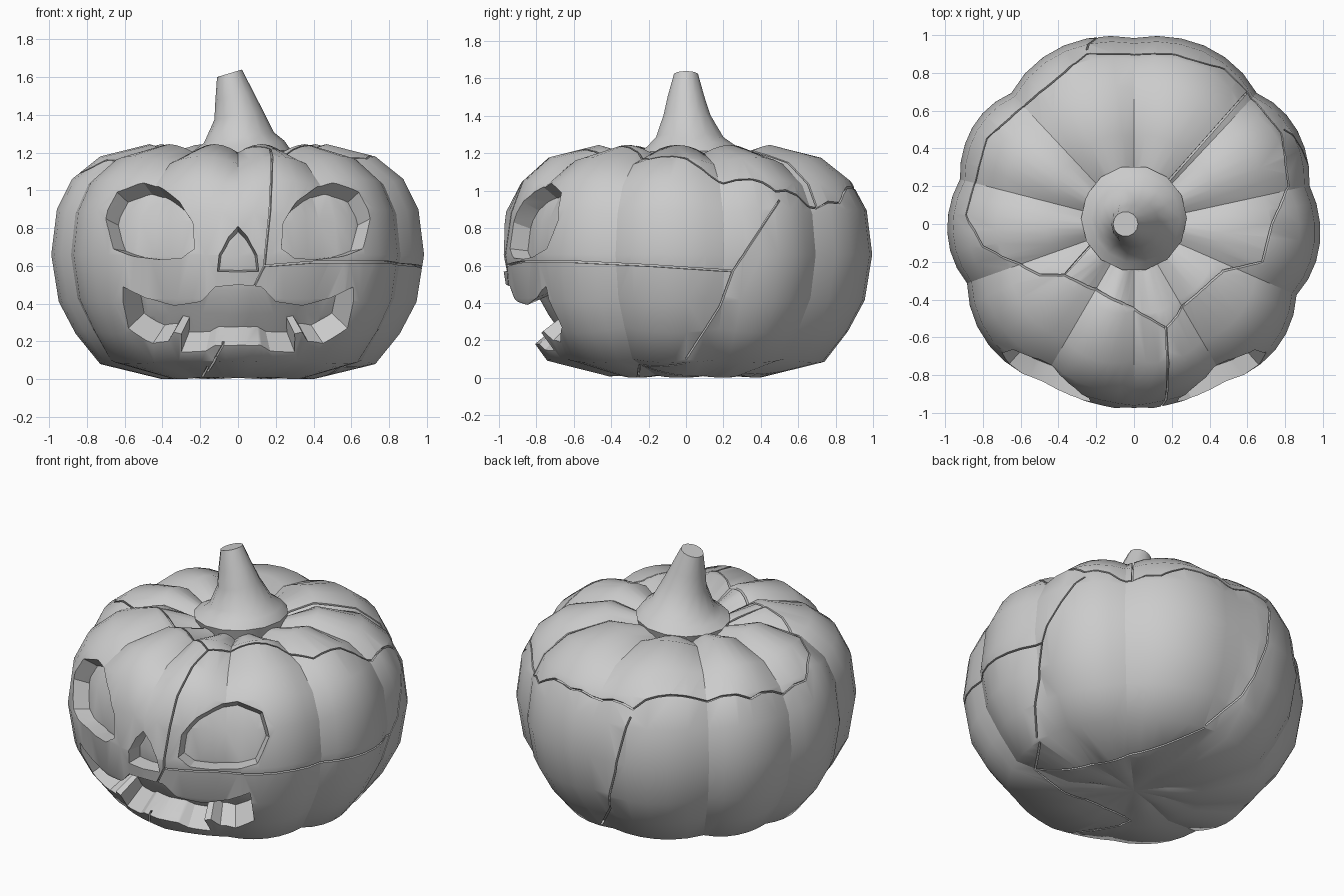
import bpy, bmesh, math
from mathutils import Vector
from mathutils.bvhtree import BVHTree

cube = bpy.data.objects.get("Cube")
if cube:
    bpy.data.objects.remove(cube)

grey = bpy.data.materials.new("plain_grey")
grey.use_nodes = True
tone = (0.6, 0.6, 0.6, 1)
grey.diffuse_color = tone
grey.node_tree.nodes["Principled BSDF"].inputs["Base Color"].default_value = tone

# Body profile, and furrows as (angle, furrow depth, flattening of the lobe after it)
RINGS = [(0.2, 0.012), (0.4, 0), (0.73, 0.08), (0.86, 0.24), (0.95, 0.41), (0.99, 0.66),
         (0.96, 0.9), (0.88, 1.06), (0.73, 1.18), (0.47, 1.245), (0.25, 1.18)]
FURROWS = [(90, 0.035, 0), (134, 0.055, 0), (166, 0.04, 0), (199, 0.055, 0),
           (239, 0.045, 0.045), (270, 0.03, 0.045), (301, 0.045, 0),
           (337, 0.055, 0), (372, 0.04, 0), (406, 0.055, 0)]
CREASE = [1, 0.45, 0.12, 0, 0.12, 0.45]


def make_object(name, bm):
    bmesh.ops.recalc_face_normals(bm, faces=bm.faces)
    mesh = bpy.data.meshes.new(name)
    bm.to_mesh(mesh)
    bm.free()
    obj = bpy.data.objects.new(name, mesh)
    bpy.context.collection.objects.link(obj)
    mesh.materials.append(grey)
    return obj


def loft(bm, loops):
    """Join equal loops of points with quads and cap both ends."""
    rows = [[bm.verts.new(p) for p in loop] for loop in loops]
    n = len(rows[0])
    for a, b in zip(rows, rows[1:]):
        for i in range(n):
            j = (i + 1) % n
            bm.faces.new((a[i], a[j], b[j], b[i]))
    bm.faces.new(rows[0])
    bm.faces.new(rows[-1])


def outward(p):
    return Vector((p.x, p.y, 1.6 * (p.z - 0.62))).normalized()


def gourd(inset):
    """Lobed body, shrunk by the inset."""
    bm = bmesh.new()
    loops = []
    for r, z in RINGS:
        loop = []
        upper = min(1, max(0, (z - 0.9) / 0.25))
        low = min(1, 0.25 + z * 3)
        for k, (start, depth, flat) in enumerate(FURROWS):
            end, next_depth, _ = FURROWS[(k + 1) % len(FURROWS)]
            span = (end - start) % 360
            for i, crease in enumerate(CREASE):
                a = math.radians(start + span * i / len(CREASE))
                furrow = depth if i < 3 else next_depth
                middle = flat + (furrow - flat) * crease
                push = middle + (0.05 * crease - middle) * upper
                p = Vector((r * math.cos(a), r * math.sin(a) * 1.03, z))
                loop.append(p - outward(p) * (inset + push * low))
        loops.append(loop)
    loft(bm, loops)
    bmesh.ops.poke(bm, faces=[f for f in bm.faces if len(f.verts) > 4])
    return bm


def boolean(target, cutter):
    cutter.hide_render = True
    mod = target.modifiers.new("cut", "BOOLEAN")
    mod.operation, mod.solver, mod.object = "DIFFERENCE", "EXACT", cutter
    bpy.context.view_layer.objects.active = target
    bpy.ops.object.modifier_apply(modifier=mod.name)
    bpy.data.objects.remove(cutter)


# Pumpkin body and the surface used for placing cuts
shape = gourd(0)
bmesh.ops.recalc_face_normals(shape, faces=shape.faces)
surface = BVHTree.FromBMesh(shape)
body = make_object("pumpkin_body", shape)

SIDES = {
    "front": lambda u, v: (Vector((u, -3, v)), Vector((0, 1, 0))),
    "back": lambda u, v: (Vector((u, 3, v)), Vector((0, -1, 0))),
    "left": lambda u, v: (Vector((3, u, v)), Vector((-1, 0, 0))),
    "top": lambda u, v: (Vector((u, v, 3)), Vector((0, 0, -1))),
    "bottom": lambda u, v: (Vector((u, v, -3)), Vector((0, 0, 1))),
}


def project(side, u, v):
    return surface.ray_cast(*SIDES[side](u, v))[0]


# Carved face: shallow pockets with a curved floor
def carve(outline, depth):
    points = [project("front", u, v) for u, v in outline]
    bm = bmesh.new()
    loft(bm, [[p + outward(p) * d for p in points] for d in (0.12, -depth - 0.09)])
    bmesh.ops.triangulate(bm, faces=[f for f in bm.faces if len(f.verts) > 4])
    cutter = make_object("pocket_cutter", bm)
    boolean(cutter, make_object("pocket_floor", gourd(depth)))
    boolean(body, cutter)


def mirrored(half):
    return half + [(-u, v) for u, v in reversed(half) if u]


eye = [(0.7, 0.85), (0.64, 0.99), (0.5, 1.04), (0.42, 1.02), (0.31, 0.94), (0.24, 0.83),
       (0.23, 0.69), (0.3, 0.64), (0.42, 0.635), (0.55, 0.65), (0.66, 0.69)]
nose = mirrored([(0, 0.81), (0.05, 0.755), (0.1, 0.66), (0.11, 0.57)])
mouth = mirrored([(0, 0.5), (0.12, 0.49), (0.2, 0.41), (0.34, 0.39), (0.49, 0.43), (0.61, 0.49),
                  (0.58, 0.27), (0.45, 0.19), (0.37, 0.2), (0.34, 0.25), (0.3, 0.24),
                  (0.3, 0.145), (0.17, 0.15), (0.12, 0.18), (0, 0.18)])
carve(eye, 0.1)
carve([(-u, v) for u, v in eye], 0.1)
carve(nose, 0.1)
carve(mouth, 0.15)


# Thin cracks running over the shell
def crack(side, path, width=0.01):
    points = []
    for (u, v), (s, t) in zip(path, path[1:]):
        n = max(1, round(math.hypot(s - u, t - v) / 0.08))
        points += [project(side, u + (s - u) * k / n, v + (t - v) * k / n) for k in range(n)]
    points.append(project(side, *path[-1]))
    points = [p for p in points if p]
    loops = []
    for i, p in enumerate(points):
        along = points[min(i + 1, len(points) - 1)] - points[max(i - 1, 0)]
        n = outward(p)
        across = along.cross(n).normalized() * width / 2
        loops.append([p + across + n * 0.03, p - across + n * 0.03,
                      p - across - n * 0.03, p + across - n * 0.03])
    bm = bmesh.new()
    loft(bm, loops)
    boolean(body, make_object("crack_cutter", bm))


crack("top", [(-0.2, -0.08), (-0.37, -0.27), (0, -0.45), (0.17, -0.55), (0.3, -0.4),
              (0.47, -0.25), (0.68, -0.2), (0.73, 0), (0.82, 0.2), (0.78, 0.48), (0.6, 0.7)])
crack("top", [(0.14, 0.18), (0.6, 0.7), (0.48, 0.82), (0.2, 0.9), (-0.25, 0.9), (-0.59, 0.62),
              (-0.78, 0.45), (-0.89, 0.05), (-0.8, -0.12), (-0.5, -0.27), (-0.37, -0.27)])
crack("top", [(0.17, -0.55), (0.18, -0.75)])
crack("front", [(0.18, 1.17), (0.17, 0.9), (0.14, 0.6), (0, 0.32), (-0.16, 0.04)])
crack("front", [(0.14, 0.6), (0.4, 0.62), (0.8, 0.62)])
crack("left", [(-0.6, 0.62), (-0.2, 0.6), (0.25, 0.57), (0.5, 0.95)])
crack("left", [(0.25, 0.57), (0.18, 0.38), (0, 0.1)])
crack("back", [(-0.25, 0.95), (-0.18, 0.6), (-0.08, 0.3), (0.08, 0.1)])
crack("bottom", [(0.08, 0.74), (0.33, 0.23), (0.55, -0.25), (-0.2, -0.27), (-0.16, -0.6)])
crack("bottom", [(0.72, 0), (0.55, -0.25)])

# Stem: flared base, leaning and tapering to a tilted tip
STEM = [(0, 0.03, 1.13, 0.26), (0, 0.03, 1.2, 0.28), (0.01, 0.03, 1.24, 0.235),
        (0.005, 0.02, 1.28, 0.185), (0.003, 0.005, 1.4, 0.128), (-0.02, 0, 1.5, 0.1),
        (-0.045, 0, 1.62, 0.066)]
bm = bmesh.new()
loops = []
for k, (x, y, z, r) in enumerate(STEM):
    tilt = 0.3 * k / (len(STEM) - 1)
    loops.append([(x + r * math.cos(a), y + r * math.sin(a), z + tilt * r * math.cos(a))
                  for a in (math.tau * i / 14 for i in range(14))])
loft(bm, loops)
stem = make_object("stem", bm)

# Smooth shading, sharp at cut edges and along the furrows
for obj in (body, stem):
    bm = bmesh.new()
    bm.from_mesh(obj.data)
    for face in bm.faces:
        face.smooth = True
    for edge in bm.edges:
        bend = math.degrees(edge.calc_face_angle_signed(0))
        edge.smooth = -18 < bend < 45 or (obj is stem and abs(bend) < 45)
    bm.to_mesh(obj.data)
    bm.free()
